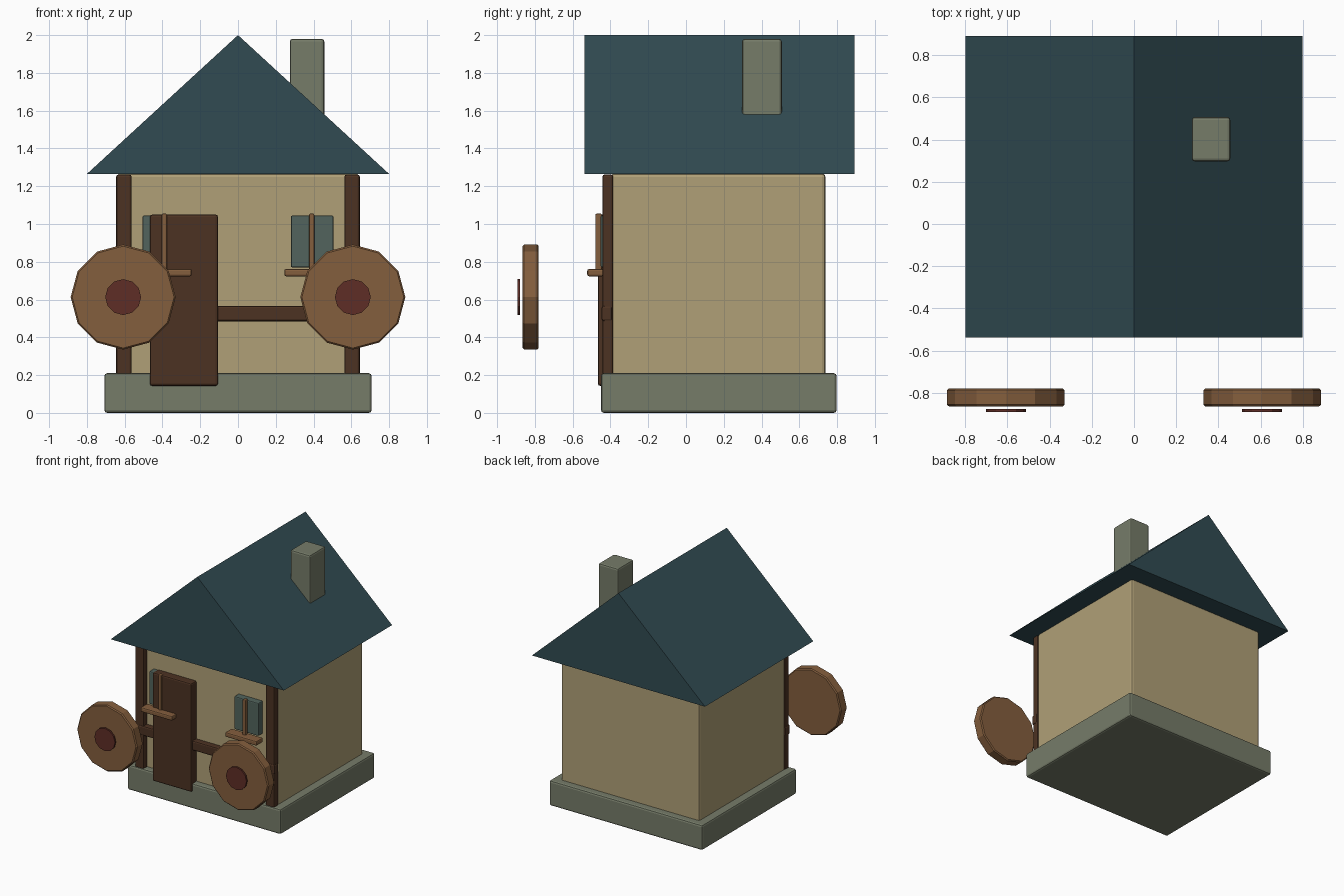
import bpy, bmesh, math
from mathutils import Matrix

if "Cube" in bpy.data.objects:
    bpy.data.objects.remove(bpy.data.objects["Cube"])


def material(name, r, g, b):
    """Flat colour from 0-255 sRGB values, stored as linear."""
    lin = [((c / 255 + 0.055) / 1.055) ** 2.4 for c in (r, g, b)]
    m = bpy.data.materials.new(name)
    m.diffuse_color = (*lin, 1)
    m.use_nodes = True
    m.node_tree.nodes["Principled BSDF"].inputs["Base Color"].default_value = m.diffuse_color
    return m


PLASTER = material("plaster", 176, 160, 119)
STONE = material("stone", 118, 124, 105)
ROOF = material("roof_slate", 49, 75, 82)
DARK = material("dark_wood", 76, 50, 34)
WOOD = material("warm_wood", 132, 94, 61)
RED = material("hub_red", 94, 45, 38)
GLASS = material("glass", 82, 100, 93)


def finish(name, bm, mat, bevel=0.0, segments=2):
    bmesh.ops.recalc_face_normals(bm, faces=bm.faces)
    mesh = bpy.data.meshes.new(name)
    bm.to_mesh(mesh)
    bm.free()
    mesh.materials.append(mat)
    ob = bpy.data.objects.new(name, mesh)
    bpy.context.collection.objects.link(ob)
    if bevel:
        mod = ob.modifiers.new("bevel", 'BEVEL')
        mod.width, mod.segments = bevel, segments
        mod.limit_method = 'ANGLE'
        mod.angle_limit = math.radians(40)
    return ob


def box(name, x, y, z, mat, bevel=0.012):
    """Box from (min, max) ranges."""
    bm = bmesh.new()
    bmesh.ops.create_cube(bm, size=1)
    for v in bm.verts:
        v.co = [r[0] if c < 0 else r[1] for c, r in zip(v.co, (x, y, z))]
    return finish(name, bm, mat, bevel)


def disc(name, x, y, z, radius, mat, bevel=0.0):
    """Twelve-sided disc whose axis runs along y."""
    bm = bmesh.new()
    bmesh.ops.create_cone(bm, cap_ends=True, segments=12, radius1=radius,
                          radius2=radius, depth=y[1] - y[0])
    turn = Matrix.Rotation(math.pi / 2, 4, 'X')
    move = Matrix.Translation((x, (y[0] + y[1]) / 2, z))
    bmesh.ops.transform(bm, matrix=move @ turn, verts=bm.verts)
    return finish(name, bm, mat, bevel, 1)


# Stone base and plaster walls
box("foundation", (-0.708, 0.708), (-0.45, 0.798), (0, 0.21), STONE, 0.015)
box("walls", (-0.64, 0.64), (-0.395, 0.738), (0.19, 1.268), PLASTER, 0.018)

# Gable roof: triangle profile extruded along y
bm = bmesh.new()
tri = bm.faces.new([bm.verts.new(p) for p in
                    ((-0.8, -0.538, 1.265), (0.8, -0.538, 1.265), (0, -0.538, 2.0))])
ext = bmesh.ops.extrude_face_region(bm, geom=[tri], use_keep_orig=True)
bmesh.ops.translate(bm, vec=(0, 1.43, 0),
                    verts=[g for g in ext["geom"] if isinstance(g, bmesh.types.BMVert)])
finish("roof", bm, ROOF)

box("chimney", (0.274, 0.457), (0.297, 0.507), (1.56, 1.98), STONE, 0.014)

# Front timber and door
box("cross_beam", (-0.65, 0.65), (-0.447, -0.39), (0.485, 0.567), DARK)
box("door", (-0.466, -0.106), (-0.466, -0.39), (0.143, 1.05), DARK)

# Mirrored parts: corner posts, windows and leaning wheels
for side, s in (("left", -1), ("right", 1)):
    def span(a, b):
        return tuple(sorted((s * a, s * b)))

    box(side + "_post", span(0.563, 0.645), (-0.442, -0.385), (0.2, 1.262), DARK)
    box(side + "_window_pane", span(0.28, 0.505), (-0.452, -0.39), (0.77, 1.045), GLASS, 0.008)
    box(side + "_window_bar", span(0.376, 0.404), (-0.48, -0.445), (0.74, 1.055), WOOD, 0.007)
    box(side + "_window_sill", span(0.245, 0.537), (-0.523, -0.435), (0.723, 0.762), WOOD, 0.01)
    disc(side + "_wheel", s * 0.608, (-0.865, -0.78), 0.613, 0.278, WOOD, 0.008)
    disc(side + "_hub", s * 0.608, (-0.892, -0.878), 0.613, 0.095, RED)
